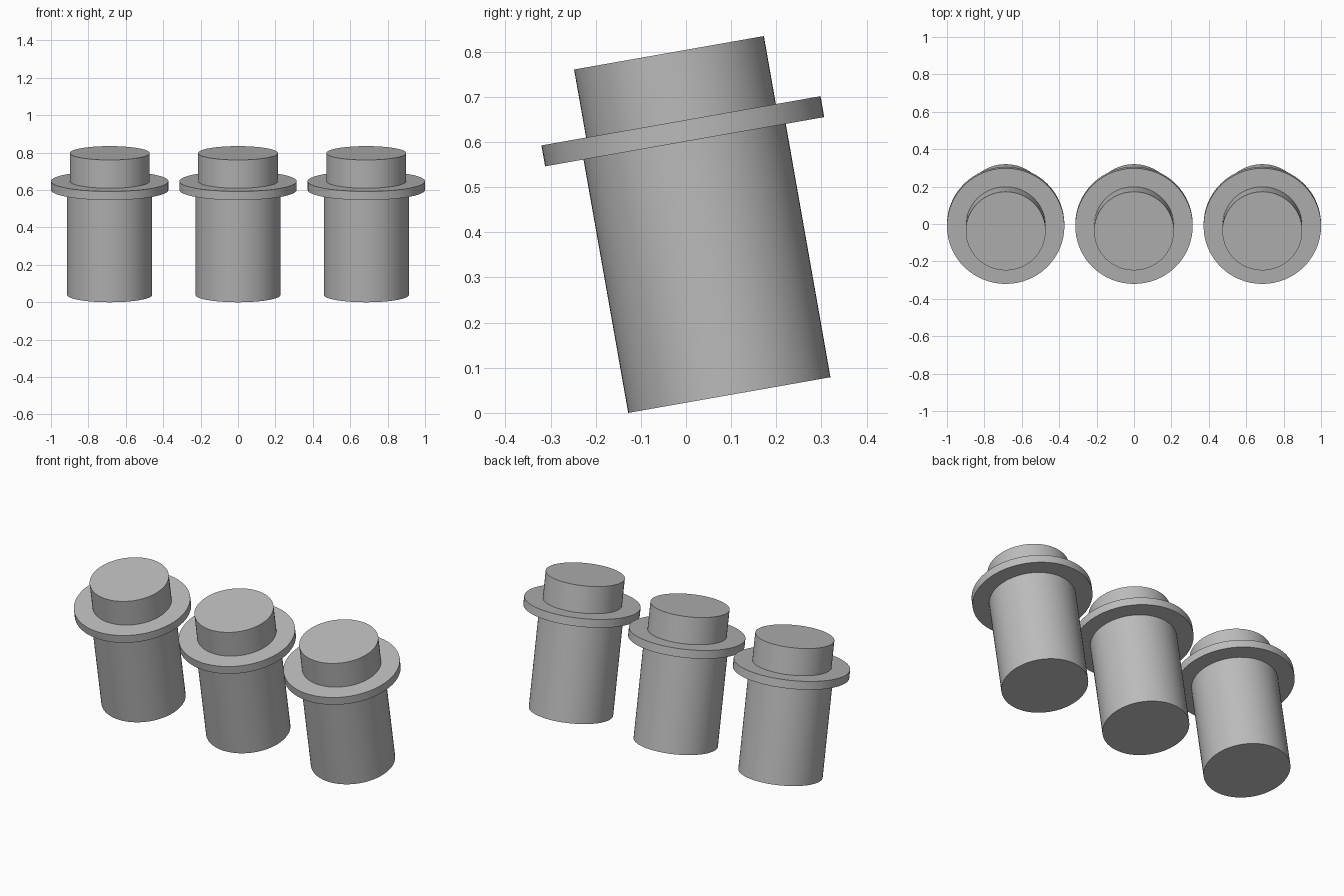
import bpy, bmesh, math
from mathutils import Matrix

cube = bpy.data.objects.get("Cube")
if cube:
    bpy.data.objects.remove(cube, do_unlink=True)

grey = bpy.data.materials.new("plain grey")
grey.use_nodes = True
color = (0.5, 0.5, 0.5, 1)
grey.diffuse_color = color
grey.node_tree.nodes["Principled BSDF"].inputs["Base Color"].default_value = color

TILT = math.radians(10)
BODY_R, FLANGE_R, CAP_R = 0.2275, 0.314, 0.2135
FLANGE_Z, FLANGE_TOP, TOP = 0.57, 0.617, 0.77
SIDES = 64

# Radius and height steps of the pin, from bottom to top
PROFILE = [(BODY_R, 0), (BODY_R, FLANGE_Z), (FLANGE_R, FLANGE_Z),
           (FLANGE_R, FLANGE_TOP), (CAP_R, FLANGE_TOP), (CAP_R, TOP)]


def flanged_pin(name, x):
    bm = bmesh.new()
    rings = []
    for r, z in PROFILE:
        ring = []
        for i in range(SIDES):
            a = math.tau * i / SIDES
            ring.append(bm.verts.new((r * math.cos(a), r * math.sin(a), z)))
        rings.append(ring)
    # Walls and flange faces
    for low, high in zip(rings, rings[1:]):
        for i in range(SIDES):
            j = (i + 1) % SIDES
            bm.faces.new((low[i], low[j], high[j], high[i]))
    # Flat ends
    bm.faces.new(rings[0][::-1])
    bm.faces.new(rings[-1])
    bmesh.ops.recalc_face_normals(bm, faces=bm.faces)
    mesh = bpy.data.meshes.new(name)
    bm.to_mesh(mesh)
    bm.free()
    mesh.materials.append(grey)
    obj = bpy.data.objects.new(name, mesh)
    bpy.context.collection.objects.link(obj)
    # Lean forward, lowest rim on the ground
    obj.matrix_world = (Matrix.Translation((x, 0.096, BODY_R * math.sin(TILT)))
                        @ Matrix.Rotation(TILT, 4, 'X'))
    bpy.ops.object.select_all(action='DESELECT')
    obj.select_set(True)
    bpy.context.view_layer.objects.active = obj
    bpy.ops.object.shade_smooth_by_angle(angle=math.radians(30))


for name, x in (("right_pin", -0.686), ("middle_pin", 0), ("left_pin", 0.686)):
    flanged_pin(name, x)
